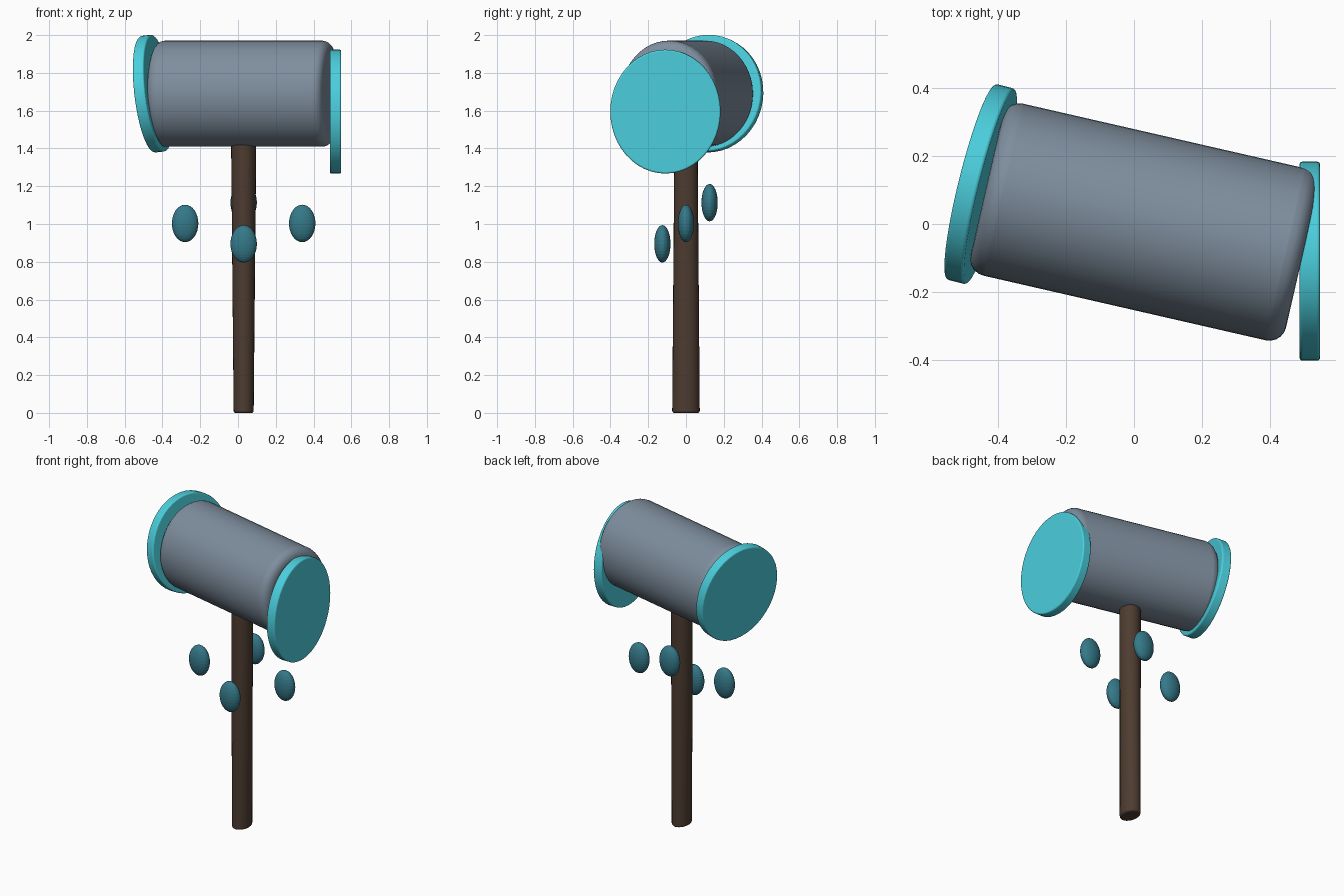
import bpy, math
from mathutils import Vector, Matrix

if "Cube" in bpy.data.objects:
    bpy.data.objects.remove(bpy.data.objects["Cube"])


def material(name, rgb):
    m = bpy.data.materials.new(name)
    m.diffuse_color = (*rgb, 1)
    m.use_nodes = True
    m.node_tree.nodes["Principled BSDF"].inputs["Base Color"].default_value = m.diffuse_color
    return m


CYAN = material("cyan", (0.07, 0.62, 0.72))
STEEL = material("steel", (0.21, 0.27, 0.34))
WOOD = material("wood", (0.075, 0.045, 0.03))
TEAL = material("teal", (0.035, 0.19, 0.25))


def finish(ob, name, mat, bevel=0, segments=3):
    ob.name = name
    ob.data.materials.append(mat)
    if bevel:
        b = ob.modifiers.new("rounded_rim", "BEVEL")
        b.width, b.segments = bevel, segments
        b.limit_method = "ANGLE"
        b.angle_limit = math.radians(40)
    return ob


def drum(name, mat, centre, axis, length, ry, rz, bevel, segments=3):
    """Oval cylinder along a near-x axis."""
    bpy.ops.mesh.primitive_cylinder_add(vertices=48, radius=1, depth=1)
    ob = bpy.context.object
    n = Vector(axis).normalized()
    side = Vector((0, 0, 1)).cross(n).normalized()
    up = n.cross(side)
    frame = Matrix((side * ry, up * rz, n * length)).transposed().to_4x4()
    ob.data.transform(Matrix.Translation(centre) @ frame)
    finish(ob, name, mat, bevel, segments)
    bpy.ops.object.shade_smooth_by_angle(angle=math.radians(40))
    return ob


# Hammer head with rounded ends
drum("hammer_head", STEEL, (0.03, 0.006, 1.69), (1, -0.229, 0), 0.95, 0.259, 0.281, 0.05, 5)

# Striking plates: one tilted, one slipped down
drum("left_plate", CYAN, (-0.45, 0.117, 1.69), (1, -0.25, 0.12), 0.06, 0.296, 0.311, 0.008)
drum("right_plate", CYAN, (0.516, -0.109, 1.595), (1, 0, 0), 0.06, 0.292, 0.328, 0.008)

# Handle, oval and slightly changing in section
bpy.ops.mesh.primitive_cylinder_add(vertices=24, radius=1, depth=1)
handle = bpy.context.object
for v in handle.data.vertices:
    t = v.co.z + 0.5
    v.co = (0.03 + v.co.x * (0.053 + 0.014 * t), v.co.y * (0.073 - 0.012 * t), 1.48 * t)
finish(handle, "handle", WOOD, 0.01)
bpy.ops.object.shade_smooth_by_angle(angle=math.radians(40))

# Floating beads around the handle
for i, (x, y, z) in enumerate([(-0.28, 0, 1.003), (0.34, 0, 1.003),
                               (0.03, -0.125, 0.895), (0.03, 0.125, 1.113)]):
    bpy.ops.mesh.primitive_uv_sphere_add(segments=32, ring_count=16, radius=1)
    bead = bpy.context.object
    bead.data.transform(Matrix.Translation((x, y, z)) @ Matrix.Diagonal((0.07, 0.043, 0.099, 1)))
    finish(bead, f"bead_{i + 1}", TEAL)
